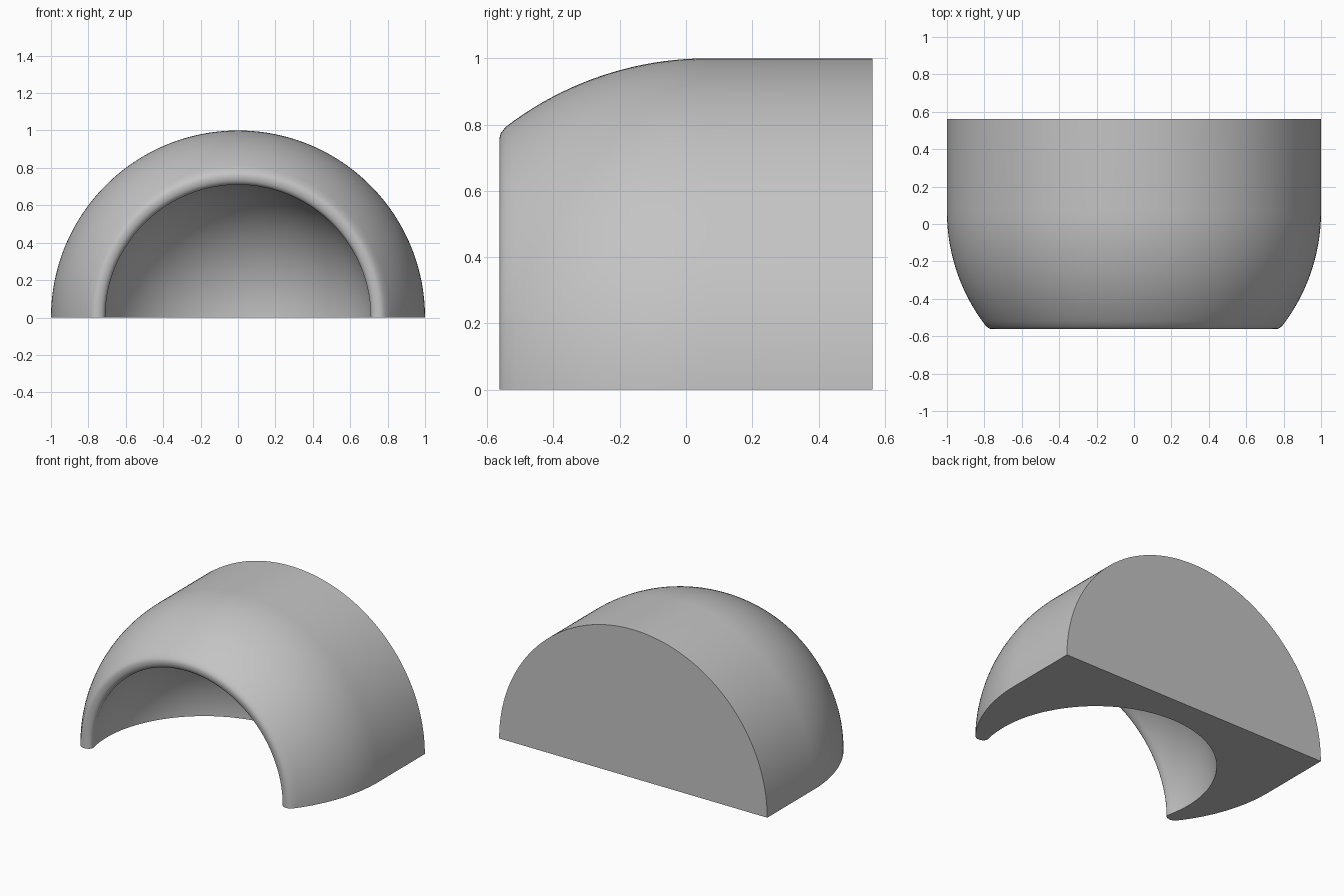
import bpy, bmesh, math

if "Cube" in bpy.data.objects:
    bpy.data.objects.remove(bpy.data.objects["Cube"])

STEPS = 96  # segments in the half turn


def arc(cy, r, a0, a1, n):
    """Points (y, radius) on a circle centred on the turning axis, angle from +y."""
    return [(cy + r * math.cos(math.radians(a0 + (a1 - a0) * i / n)),
             r * math.sin(math.radians(a0 + (a1 - a0) * i / n))) for i in range(n + 1)]


# Half profile: straight wall, domed shoulder, rounded lip, spherical cavity
profile = [(0.5625, 1.0)]
profile += arc(0.065, 1.0, 90, 127.6, 20)
profile += [(-0.553, 0.782), (-0.559, 0.774), (-0.5625, 0.762),
            (-0.5625, 0.748), (-0.559, 0.733), (-0.552, 0.721), (-0.542, 0.713)]
profile += arc(-0.36, 0.73, 103.5, 0, 40)[:-1]
apex_y = -0.36 + 0.73

bm = bmesh.new()
rings = []
for y, r in profile:
    rings.append([bm.verts.new((r * math.cos(math.pi * i / STEPS), y,
                                r * math.sin(math.pi * i / STEPS)))
                  for i in range(STEPS + 1)])
for a, b in zip(rings, rings[1:]):
    for i in range(STEPS):
        bm.faces.new((a[i], a[i + 1], b[i + 1], b[i]))

# Cavity bottom
apex = bm.verts.new((0, apex_y, 0))
for i in range(STEPS):
    bm.faces.new((rings[-1][i], rings[-1][i + 1], apex))

# Flat back and flat underside
bm.faces.new(rings[0])
bm.faces.new([r[0] for r in rings] + [apex] + [r[-1] for r in reversed(rings)])
bmesh.ops.recalc_face_normals(bm, faces=bm.faces[:])

mesh = bpy.data.meshes.new("half_round_cap")
bm.to_mesh(mesh)
bm.free()
cap = bpy.data.objects.new("half_round_cap", mesh)
bpy.context.collection.objects.link(cap)

# Plain grey
grey = bpy.data.materials.new("grey")
grey.diffuse_color = (0.55, 0.55, 0.55, 1)
grey.use_nodes = True
grey.node_tree.nodes["Principled BSDF"].inputs["Base Color"].default_value = grey.diffuse_color
mesh.materials.append(grey)

bpy.context.view_layer.objects.active = cap
cap.select_set(True)
bpy.ops.object.shade_smooth_by_angle(angle=math.radians(35))
